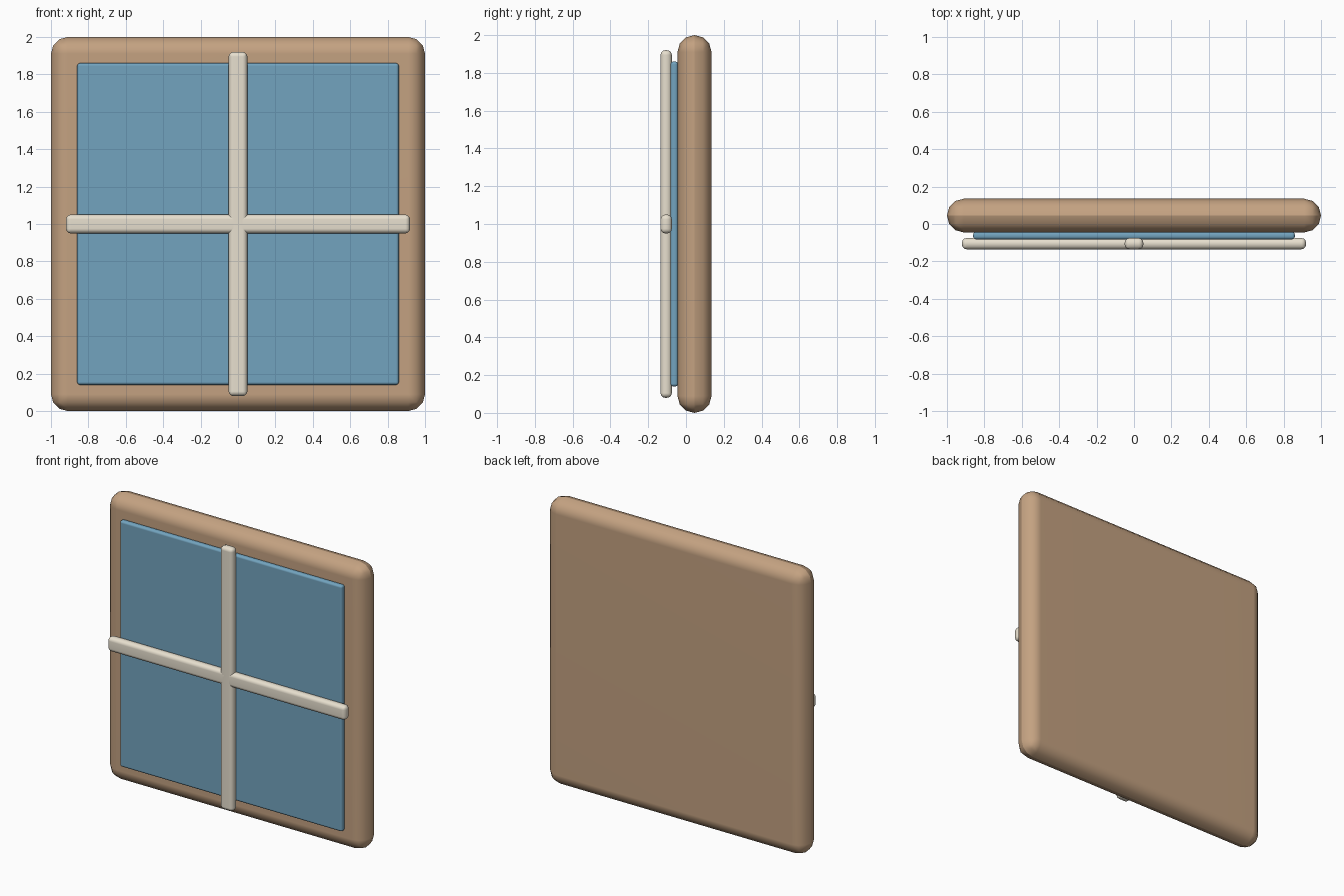
import bpy, bmesh, math
from mathutils import Vector

if "Cube" in bpy.data.objects:
    bpy.data.objects.remove(bpy.data.objects["Cube"])


def material(name, rgb):
    mat = bpy.data.materials.new(name)
    mat.diffuse_color = (*rgb, 1.0)
    mat.use_nodes = True
    mat.node_tree.nodes["Principled BSDF"].inputs["Base Color"].default_value = mat.diffuse_color
    return mat


def rounded_box(name, size, centre, radius, mat, segments=3):
    bm = bmesh.new()
    bmesh.ops.create_cube(bm, size=1.0)
    bmesh.ops.scale(bm, vec=Vector(size), verts=bm.verts)
    bmesh.ops.bevel(bm, geom=bm.edges[:], offset=radius, segments=segments,
                    profile=0.5, affect='EDGES')
    mesh = bpy.data.meshes.new(name)
    bm.to_mesh(mesh)
    bm.free()
    mesh.materials.append(mat)
    obj = bpy.data.objects.new(name, mesh)
    obj.location = centre
    bpy.context.collection.objects.link(obj)
    bpy.ops.object.select_all(action='DESELECT')
    obj.select_set(True)
    bpy.context.view_layer.objects.active = obj
    bpy.ops.object.shade_smooth_by_angle(angle=math.radians(45))
    # keep the large faces flat against the rounded edges
    normals = obj.modifiers.new("flat_faces", 'WEIGHTED_NORMAL')
    normals.keep_sharp = True
    return obj


wood = material("wood", (0.55, 0.36, 0.22))
glass = material("glass", (0.17, 0.37, 0.52))
cream = material("cream", (0.80, 0.74, 0.62))

# Solid backing frame with fully rounded rim
rounded_box("window_frame", (2.0, 0.18, 2.0), (0, 0.045, 1.0), 0.0895, wood)

# Pane on the front of the frame
rounded_box("glass_pane", (1.72, 0.04, 1.72), (0, -0.062, 1.0), 0.015, glass)

# Crossing bars in front of the pane
for name, width, height in (("vertical_bar", 0.10, 1.84),
                            ("horizontal_bar", 1.84, 0.10)):
    rounded_box(name, (width, 0.06, height), (0, -0.105, 1.0), 0.025, cream)
